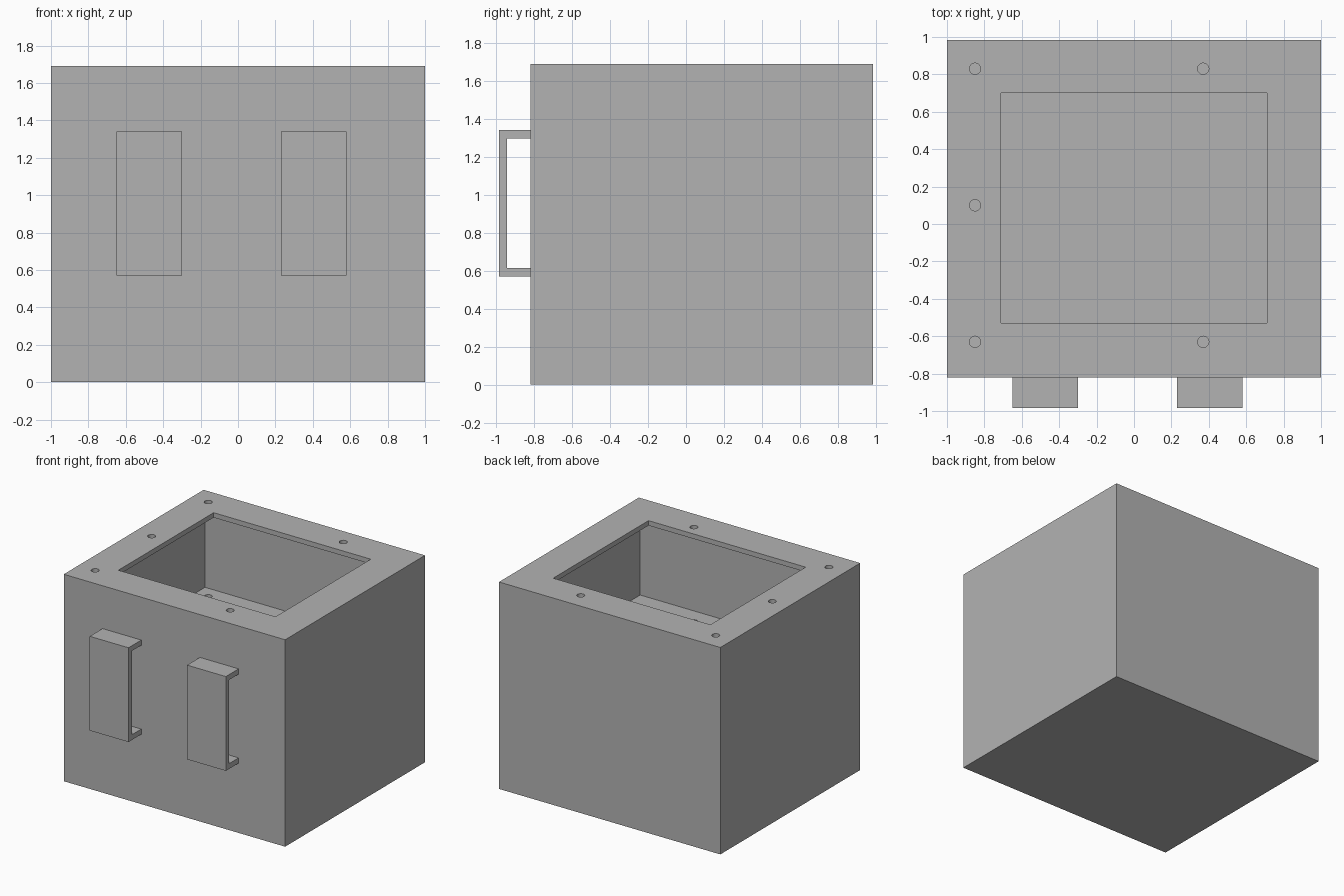
import bpy
import bmesh
from mathutils import Matrix, Vector

cube = bpy.data.objects.get("Cube")
if cube:
    bpy.data.objects.remove(cube, do_unlink=True)

grey = bpy.data.materials.new("plain grey")
grey.use_nodes = True
grey.diffuse_color = (0.45, 0.45, 0.45, 1)
grey.node_tree.nodes["Principled BSDF"].inputs["Base Color"].default_value = grey.diffuse_color

WALL = 0.04
FRONT, BACK, TOP = -0.82, 0.985, 1.69
SHELF_TOP = 0.92


def finish(name, bm):
    bmesh.ops.recalc_face_normals(bm, faces=bm.faces)
    mesh = bpy.data.meshes.new(name)
    bm.to_mesh(mesh)
    bm.free()
    mesh.materials.append(grey)
    obj = bpy.data.objects.new(name, mesh)
    bpy.context.collection.objects.link(obj)
    return obj


def box(name, low, high):
    low, high = Vector(low), Vector(high)
    bm = bmesh.new()
    place = Matrix.Translation((low + high) / 2) @ Matrix.Diagonal((high - low).to_4d())
    bmesh.ops.create_cube(bm, size=1, matrix=place)
    return finish(name, bm)


def cut(target, cutter):
    mod = target.modifiers.new(cutter.name, "BOOLEAN")
    mod.operation = "DIFFERENCE"
    mod.solver = "EXACT"
    mod.object = cutter
    cutter.hide_render = True
    cutter.hide_set(True)


# Hollow case with upper and lower chambers on either side of a shelf
case = box("case", (-1, FRONT, 0), (1, BACK, TOP))
inner_low = (-1 + WALL, FRONT + WALL)
inner_high = (1 - WALL, BACK - WALL)
chambers = (("lower_chamber_cutter", WALL, SHELF_TOP - WALL),
            ("upper_chamber_cutter", SHELF_TOP, TOP - WALL))
for name, bottom, top in chambers:
    cut(case, box(name, (*inner_low, bottom), (*inner_high, top)))

# Rectangular opening in the top plate
cut(case, box("opening_cutter", (-0.71, -0.53, TOP - 0.1), (0.71, 0.70, TOP + 0.1)))

# Screw holes through the top plate and the shelf
bm = bmesh.new()
drill_bottom, drill_top = SHELF_TOP - 0.1, TOP + 0.1
for x, y in ((-0.85, 0.83), (-0.85, 0.10), (-0.85, -0.63), (0.37, 0.83), (0.37, -0.63)):
    bmesh.ops.create_cone(
        bm, cap_ends=True, segments=32, radius1=0.03, radius2=0.03,
        depth=drill_top - drill_bottom,
        matrix=Matrix.Translation((x, y, (drill_top + drill_bottom) / 2)))
cut(case, finish("screw_hole_cutter", bm))

# Apply the cuts so the case is a finished mesh
bpy.context.view_layer.update()
evaluated = case.evaluated_get(bpy.context.evaluated_depsgraph_get())
case_mesh = bpy.data.meshes.new_from_object(evaluated)
case.modifiers.clear()
case.data = case_mesh
for obj in list(bpy.context.collection.objects):
    if obj.name.endswith("_cutter"):
        bpy.data.objects.remove(obj, do_unlink=True)


# Bracket handles: a C-shaped side profile extruded across the width
def handle(name, left, right):
    outer, low, high, t = -0.985, 0.57, 1.34, 0.043
    profile = [(FRONT, low), (outer, low), (outer, high), (FRONT, high),
               (FRONT, high - t), (outer + t, high - t),
               (outer + t, low + t), (FRONT, low + t)]
    bm = bmesh.new()
    side = bm.faces.new([bm.verts.new((left, y, z)) for y, z in profile])
    grown = bmesh.ops.extrude_face_region(bm, geom=[side], use_keep_orig=True)
    verts = [v for v in grown["geom"] if isinstance(v, bmesh.types.BMVert)]
    bmesh.ops.translate(bm, verts=verts, vec=(right - left, 0, 0))
    return finish(name, bm)


handle("right_handle", -0.65, -0.30)
handle("left_handle", 0.23, 0.58)

# Round hole walls, crisp box edges
bpy.ops.object.select_all(action="DESELECT")
case.select_set(True)
bpy.context.view_layer.objects.active = case
bpy.ops.object.shade_smooth_by_angle()
